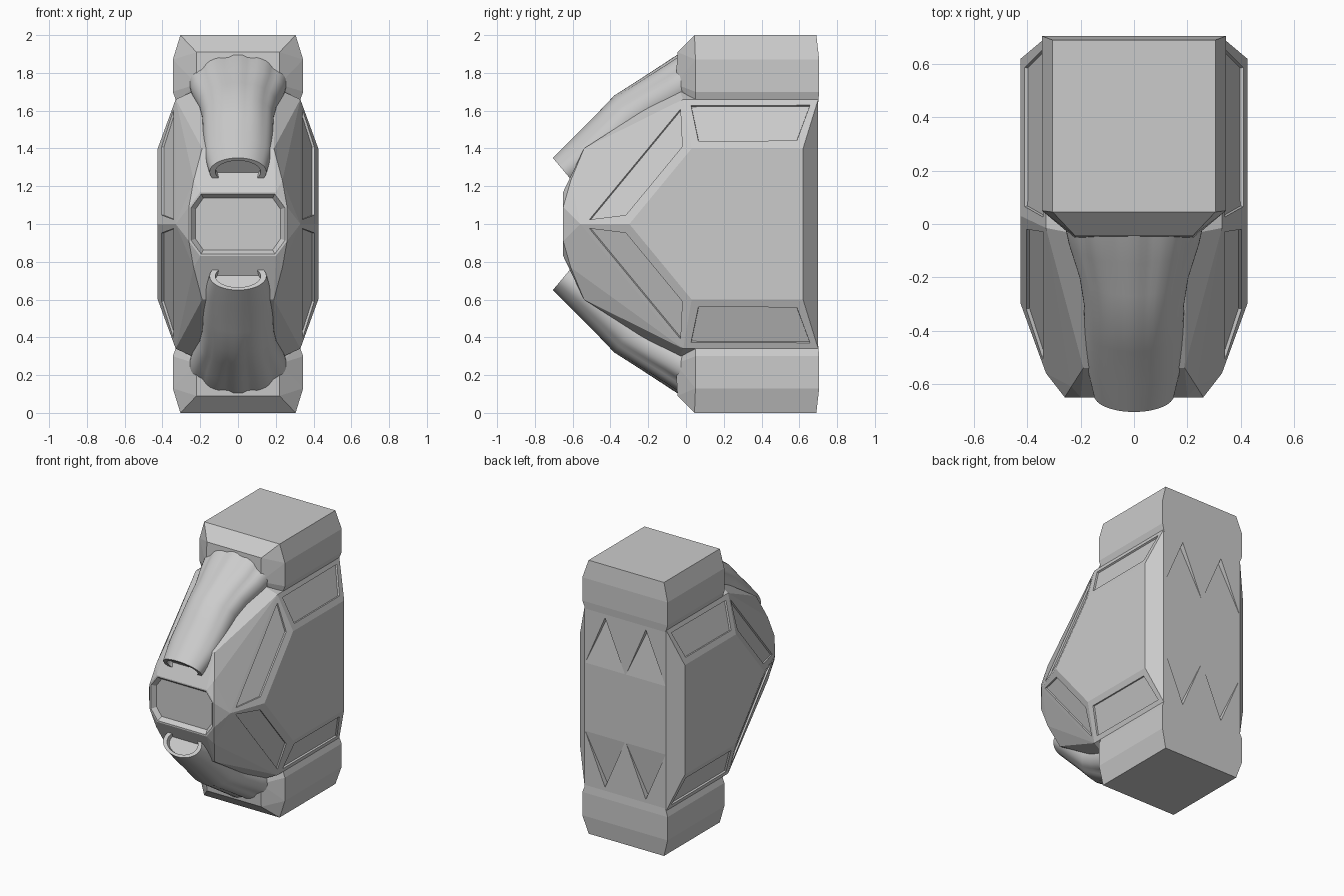
import bpy, bmesh, math
from mathutils import Vector

if "Cube" in bpy.data.objects:
    bpy.data.objects.remove(bpy.data.objects["Cube"])

grey = bpy.data.materials.new("plain_grey")
grey.diffuse_color = (0.6, 0.6, 0.6, 1)
grey.use_nodes = True
grey.node_tree.nodes["Principled BSDF"].inputs["Base Color"].default_value = grey.diffuse_color


def finish(bm, name):
    bmesh.ops.recalc_face_normals(bm, faces=bm.faces)
    me = bpy.data.meshes.new(name)
    bm.to_mesh(me)
    bm.free()
    ob = bpy.data.objects.new(name, me)
    bpy.context.collection.objects.link(ob)
    me.materials.append(grey)
    return ob


def add_hull(bm, pts):
    """Convex solid around points, coplanar triangles merged."""
    vs = [bm.verts.new(p) for p in pts]
    r = bmesh.ops.convex_hull(bm, input=vs)
    loose = [g for g in set(r["geom_interior"] + r["geom_unused"]) if isinstance(g, bmesh.types.BMVert)]
    bmesh.ops.delete(bm, geom=loose, context="VERTS")
    bmesh.ops.dissolve_limit(bm, angle_limit=math.radians(1.5), verts=bm.verts, edges=bm.edges)
    bmesh.ops.recalc_face_normals(bm, faces=bm.faces)


def mirror_x(pts):
    return [(s * x, y, z) for x, y, z in pts for s in (1, -1)]


def mirror_z(pts):
    return [(x, y, 2 - z) for x, y, z in pts]


# faceted main body, symmetric in x and about z = 1
half = [(.425, -.30, 1), (.425, .03, 1.4), (.425, .62, 1.4), (.33, .70, 1.66),
        (.33, -.015, 1.66), (.33, -.56, 1), (.26, -.65, 1.09), (.20, -.65, 1.17),
        (.235, -.61, 1.23), (.19, -.54, 1.4), (.2, -.04, 1.72)]
body_pts = mirror_x(half + [p for p in mirror_z(half) if abs(p[2] - 1) > .01])
bm = bmesh.new()
add_hull(bm, body_pts)
# engraved side panels
panels = [f for f in bm.faces if .8 < abs(f.normal.x) < .97
          and max(abs(v.co.x) for v in f.verts) > .42]
bmesh.ops.inset_individual(bm, faces=panels, thickness=.055, depth=0)
bmesh.ops.inset_individual(bm, faces=panels, thickness=.003, depth=-.012)
# recessed front plate
front = [f for f in bm.faces if f.normal.y < -.99]
bmesh.ops.inset_individual(bm, faces=front, thickness=.012, depth=0)
bmesh.ops.inset_individual(bm, faces=front, thickness=.025, depth=-.03)
body = finish(bm, "main_body")

# sloping toothed cuts in the back
bm = bmesh.new()
for x in (-.165, .165):
    tooth = [(x - .16, .72, 1.25), (x + .16, .72, 1.25), (x - .16, .7, 1.25),
             (x + .16, .7, 1.25), (x, .66, 1.62), (x, .72, 1.62)]
    add_hull(bm, tooth)
    add_hull(bm, mirror_z(tooth))
cutter = finish(bm, "back_tooth_cutter")
cutter.hide_render = True
mod = body.modifiers.new("teeth", "BOOLEAN")
mod.operation, mod.object, mod.solver = "DIFFERENCE", cutter, "EXACT"
bpy.context.view_layer.objects.active = body
bpy.ops.object.modifier_apply(modifier=mod.name)
bpy.data.objects.remove(cutter)

# chamfered end blocks
block = mirror_x([(.305, .045, 2), (.305, .69, 2), (.22, -.045, 1.91), (.345, .05, 1.87),
                  (.345, .705, 1.87), (.345, .705, 1.70), (.345, .05, 1.70),
                  (.22, -.055, 1.74), (.325, .05, 1.645), (.325, .70, 1.645), (.2, -.03, 1.645)])
for name, pts in (("top_block", block), ("bottom_block", mirror_z(block))):
    bm = bmesh.new()
    add_hull(bm, pts)
    finish(bm, name)

# lobed exhaust tubes: (outer y, outer z, half thickness, half width, tilt, groove depth)
SEG = 64
sections = [(-.705, 1.35, .098, .15, 40, 0), (-.60, 1.455, .12, .178, 40, .01),
            (-.48, 1.575, .13, .185, 38, .015), (-.38, 1.68, .14, .188, 36, .02),
            (-.27, 1.75, .14, .205, 33, .035), (-.15, 1.828, .15, .245, 33, .05),
            (-.04, 1.90, .15, .27, 33, .07), (.06, 1.95, .15, .27, 33, .07)]


def tube_ring(sec, scale=1, push=0):
    y, z, th, w, tilt, groove = sec
    t = math.radians(tilt)
    up = Vector((0, -math.sin(t), math.cos(t)))
    back = Vector((0, math.cos(t), math.sin(t)))
    c = Vector((0, y, z)) - up * th + back * push
    ring = []
    for i in range(SEG):
        a = 2 * math.pi * i / SEG
        d = math.degrees(min(a, 2 * math.pi - a))
        k = scale * (1 - groove * (math.exp(-((d - 14) / 6) ** 2) + math.exp(-((d - 50) / 9) ** 2)))
        ring.append(c + Vector((w * k * math.sin(a), 0, 0)) + up * (th * k * math.cos(a)))
    return ring


def make_tube(name, flip):
    bm = bmesh.new()
    end = sections[0]
    rings = [tube_ring(end, .78, .03), tube_ring(end, .8)] + [tube_ring(s) for s in sections]
    loops = [[bm.verts.new((p.x, p.y, 2 - p.z if flip else p.z)) for p in r] for r in rings]
    for a, b in zip(loops, loops[1:]):
        for i in range(SEG):
            j = (i + 1) % SEG
            bm.faces.new((a[i], a[j], b[j], b[i]))
    bm.faces.new(loops[0])
    bm.faces.new(loops[-1])
    ob = finish(bm, name)
    bpy.ops.object.select_all(action="DESELECT")
    ob.select_set(True)
    bpy.context.view_layer.objects.active = ob
    bpy.ops.object.shade_smooth_by_angle(angle=math.radians(32))


make_tube("upper_tube", False)
make_tube("lower_tube", True)
